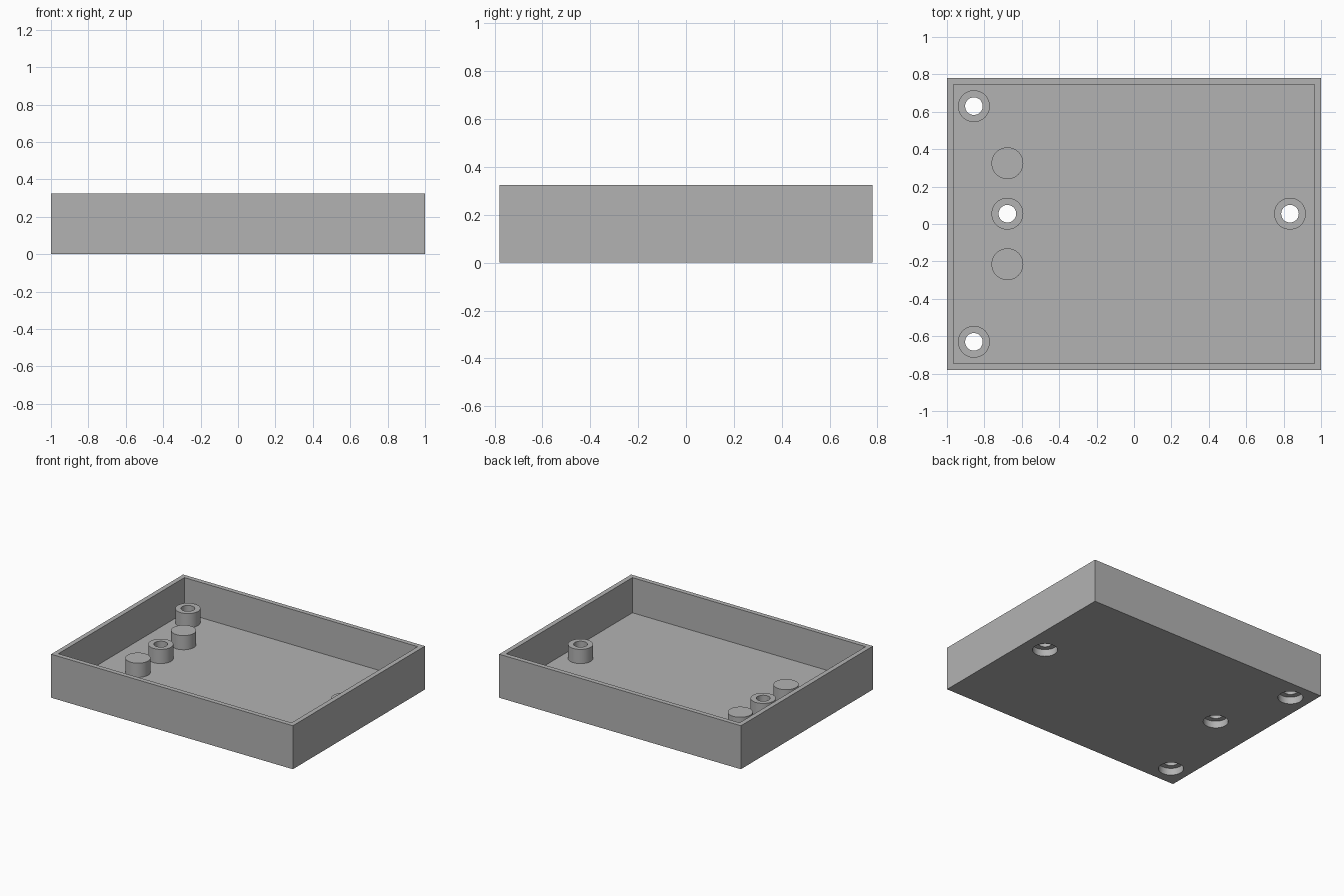
import bpy
import bmesh
import math
from mathutils import Matrix, Vector

cube = bpy.data.objects.get("Cube")
if cube:
    bpy.data.objects.remove(cube, do_unlink=True)

WIDTH, DEPTH, HEIGHT = 2.0, 1.56, 0.325
WALL, FLOOR = 0.05, 0.062
BOSS_RADIUS, BOSS_TOP = 0.085, 0.168
HOLE_RADIUS, RECESS_DEPTH = 0.047, 0.052

SCREW_POSTS = [(-0.856, 0.63), (-0.856, -0.63), (-0.677, 0.055), (0.834, 0.055)]
SOLID_POSTS = [(-0.677, 0.325), (-0.677, -0.215)]

grey = bpy.data.materials.new("light grey plastic")
grey.use_nodes = True
colour = (0.45, 0.45, 0.45, 1)
grey.diffuse_color = colour
grey.node_tree.nodes["Principled BSDF"].inputs["Base Color"].default_value = colour


def make_object(name, bm):
    mesh = bpy.data.meshes.new(name)
    bm.to_mesh(mesh)
    bm.free()
    mesh.materials.append(grey)
    obj = bpy.data.objects.new(name, mesh)
    bpy.context.collection.objects.link(obj)
    return obj


def cylinders(name, spots, radius, bottom, top):
    """Upright cylinders at several spots, in one object."""
    bm = bmesh.new()
    for x, y in spots:
        bmesh.ops.create_cone(
            bm, cap_ends=True, segments=48, radius1=radius, radius2=radius,
            depth=top - bottom,
            matrix=Matrix.Translation((x, y, (bottom + top) / 2)))
    return make_object(name, bm)


def combine(target, helper, operation):
    """Apply a boolean, then discard the helper."""
    helper.hide_render = True
    mod = target.modifiers.new(helper.name, "BOOLEAN")
    mod.operation = operation
    mod.solver = "EXACT"
    mod.object = helper
    bpy.context.view_layer.objects.active = target
    bpy.ops.object.modifier_apply(modifier=mod.name)
    bpy.data.objects.remove(helper, do_unlink=True)


# Open tray: a box with its top face inset and pushed down to the floor
bm = bmesh.new()
bmesh.ops.create_cube(bm, size=1)
bmesh.ops.scale(bm, vec=(WIDTH, DEPTH, HEIGHT), verts=bm.verts)
bmesh.ops.translate(bm, vec=(0, 0, HEIGHT / 2), verts=bm.verts)
bm.normal_update()
top = max(bm.faces, key=lambda f: f.calc_center_median().z)
bmesh.ops.inset_region(bm, faces=[top], thickness=WALL)
cavity = bmesh.ops.extrude_discrete_faces(bm, faces=[top])["faces"][0]
bmesh.ops.translate(bm, vec=Vector((0, 0, FLOOR - HEIGHT)), verts=cavity.verts)
bmesh.ops.recalc_face_normals(bm, faces=bm.faces)
tray = make_object("enclosure_tray", bm)

# Posts rising from the floor
combine(tray, cylinders("posts", SCREW_POSTS + SOLID_POSTS,
                        BOSS_RADIUS, FLOOR / 2, BOSS_TOP), "UNION")

# Screw holes and the screw head recesses underneath
combine(tray, cylinders("screw_holes", SCREW_POSTS,
                        HOLE_RADIUS, -0.1, HEIGHT), "DIFFERENCE")
combine(tray, cylinders("head_recesses", SCREW_POSTS,
                        BOSS_RADIUS, -0.1, RECESS_DEPTH), "DIFFERENCE")

bpy.ops.object.select_all(action="DESELECT")
tray.select_set(True)
bpy.context.view_layer.objects.active = tray
bpy.ops.object.shade_smooth_by_angle(angle=math.radians(30))
